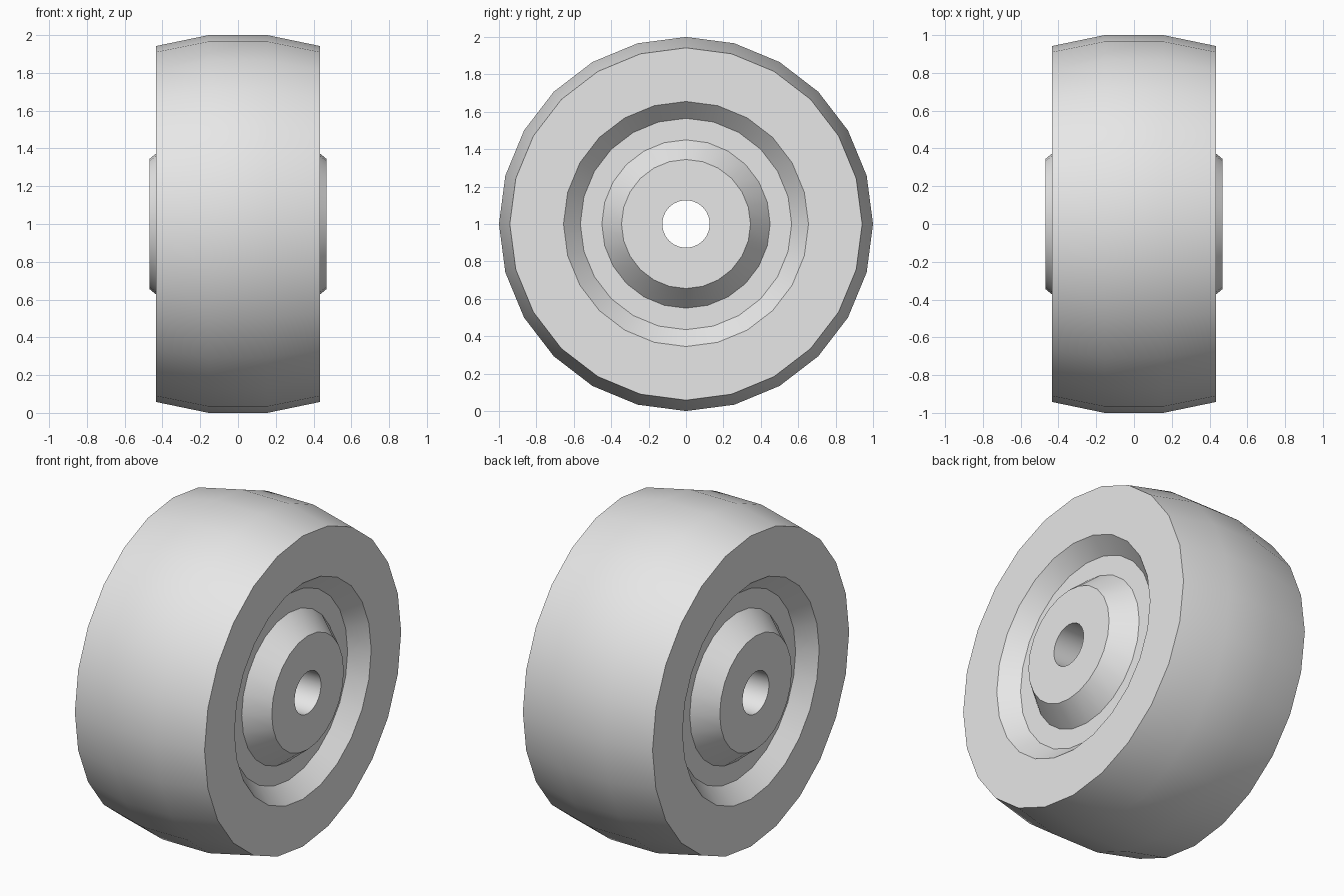
import bpy
import bmesh
import math
from mathutils import Vector

cube = bpy.data.objects.get("Cube")
if cube:
    bpy.data.objects.remove(cube, do_unlink=True)

SIDES = 24

# Plain grey for the whole wheel
grey = bpy.data.materials.new("plain_grey")
grey.use_nodes = True
colour = (0.8, 0.8, 0.8, 1.0)
grey.diffuse_color = colour
grey.node_tree.nodes["Principled BSDF"].inputs["Base Color"].default_value = colour

# Half cross-section as (distance along axle, radius), from tread to axle hole
half = [
    (0.155, 1.0),    # crown of the tread
    (0.435, 0.942),  # shoulder
    (0.435, 0.655),  # inner edge of the side wall
    (0.34, 0.565),   # outer edge of the recess floor
    (0.34, 0.45),    # foot of the hub
    (0.468, 0.345),  # hub face
    (0.468, 0.127),  # axle hole
]
profile = half + [(-x, r) for x, r in reversed(half)]

# Revolve the closed cross-section around the axle
bm = bmesh.new()
verts = [bm.verts.new((x, 0, r)) for x, r in profile]
edges = [bm.edges.new((v, verts[(i + 1) % len(verts)])) for i, v in enumerate(verts)]
bmesh.ops.spin(bm, geom=verts + edges, cent=Vector(), axis=(1, 0, 0),
               angle=math.tau, steps=SIDES, use_duplicate=False)
bmesh.ops.remove_doubles(bm, verts=bm.verts[:], dist=0.0001)
bmesh.ops.recalc_face_normals(bm, faces=bm.faces[:])

mesh = bpy.data.meshes.new("wheel")
bm.to_mesh(mesh)
bm.free()
mesh.materials.append(grey)

wheel = bpy.data.objects.new("wheel", mesh)
wheel.location.z = 1.0
bpy.context.collection.objects.link(wheel)

# Smooth tread and cones, crisp rims
bpy.ops.object.select_all(action="DESELECT")
wheel.select_set(True)
bpy.context.view_layer.objects.active = wheel
bpy.ops.object.shade_smooth_by_angle(angle=math.radians(30))
